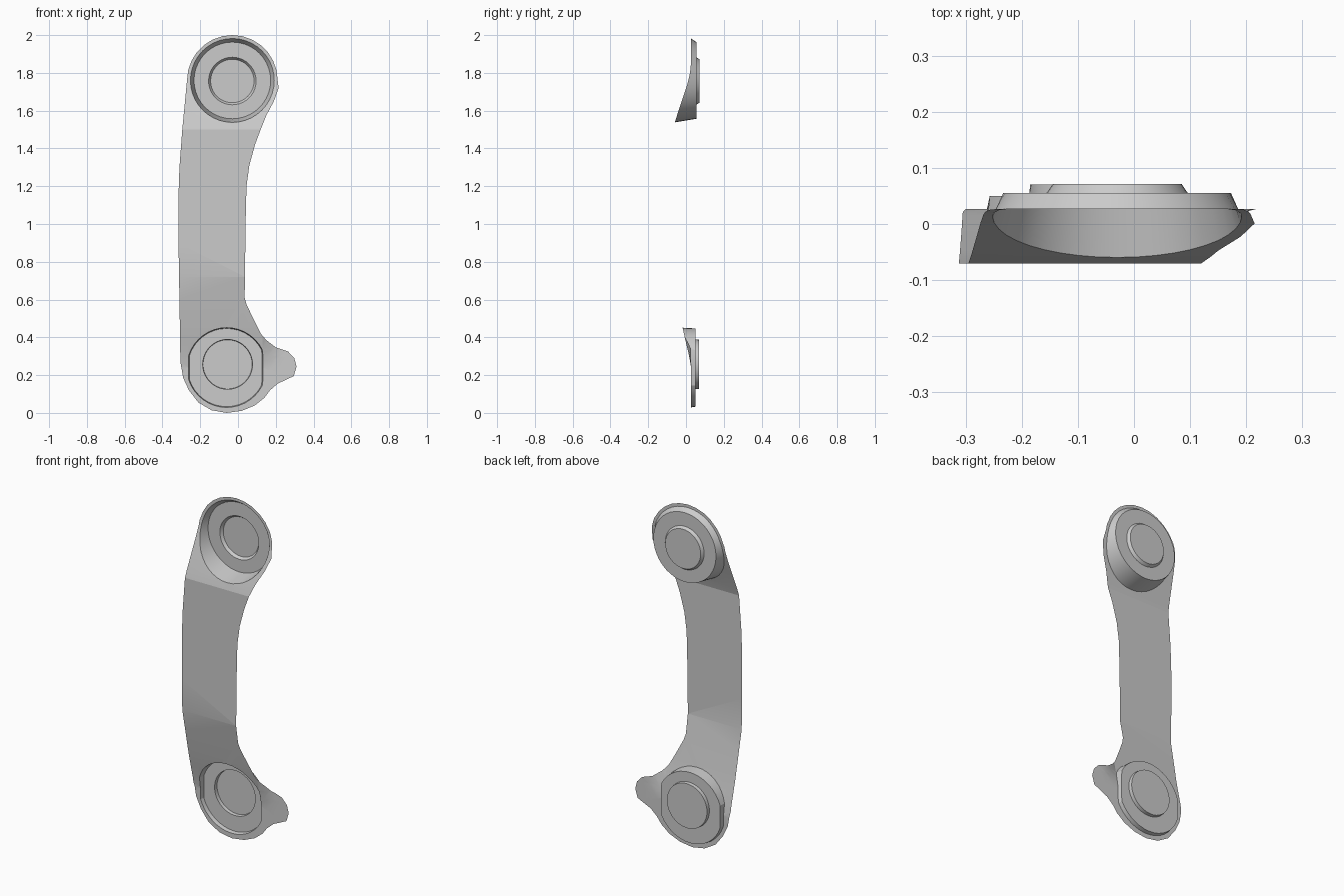
import bpy, bmesh, math

if "Cube" in bpy.data.objects:
    bpy.data.objects.remove(bpy.data.objects["Cube"])

# front outline of the pressed sheet arm (x, z), clockwise from right of the top arc
SIDE = [(.215, 1.72), (.19, 1.65), (.15, 1.575), (.12, 1.5), (.09, 1.42), (.06, 1.31),
        (.045, 1.2), (.04, 1.0), (.037, .72), (.035, .61), (.045, .575), (.08, .5),
        (.12, .42), (.15, .385), (.2, .347), (.265, .325), (.298, .29), (.31, .245),
        (.295, .195), (.26, .178), (.21, .155), (.17, .12), (.14, .08), (.09, .04),
        (.02, .011), (-.06, 0), (-.14, .014), (-.21, .055), (-.26, .12), (-.29, .185),
        (-.305, .27), (-.31, .6), (-.315, .9), (-.315, 1.15), (-.31, 1.3), (-.295, 1.5)]
# bend of the sheet along its length (z, y)
BEND = [(0, .027), (.24, .027), (.3, .017), (.38, -.002), (.45, -.018), (.72, -.07),
        (1.5, -.07), (1.54, -.059), (1.64, -.026), (1.72, .001), (1.78, .018),
        (1.84, .026), (1.9, .027), (2, .027)]
SEG = 40


def sheet_y(x, z):
    y = BEND[-1][1]
    for (z0, y0), (z1, y1) in zip(BEND, BEND[1:]):
        if z <= z1:
            y = y0 + (y1 - y0) * max(0, z - z0) / (z1 - z0)
            break
    if z < .5:  # side tab flattens out
        t = min(1, max(0, (x - .13) / .09))
        y += (.027 - y) * t
    return y


def ring(cx, cz, r, lo=-9, hi=9):
    pts = []
    for i in range(SEG):
        a = 2 * math.pi * i / SEG
        pts.append((min(hi, max(lo, cx + r * math.cos(a))), cz + r * math.sin(a)))
    return pts


def finish(name, bm):
    bmesh.ops.recalc_face_normals(bm, faces=bm.faces)
    me = bpy.data.meshes.new(name)
    bm.to_mesh(me)
    bm.free()
    ob = bpy.data.objects.new(name, me)
    bpy.context.collection.objects.link(ob)
    bpy.ops.object.select_all(action='DESELECT')
    ob.select_set(True)
    bpy.context.view_layer.objects.active = ob
    bpy.ops.object.shade_smooth_by_angle(angle=math.radians(12))


def cup(name, rings):
    """Pressed cup: list of (points, y); y None follows the bent sheet."""
    bm = bmesh.new()
    loops = [[bm.verts.new((x, sheet_y(x, z) if y is None else y, z)) for x, z in pts]
             for pts, y in rings]
    for a, b in zip(loops, loops[1:]):
        for i in range(SEG):
            j = (i + 1) % SEG
            bm.faces.new((a[i], a[j], b[j], b[i]))
    bm.faces.new(loops[-1])
    finish(name, bm)


# bent arm sheet with two cup openings
top_arc = [(-.03 + .24 * math.cos(a), 1.76 + .24 * math.sin(a))
           for a in (math.pi * (1 - i / 14) for i in range(15))]
upper_hole = ring(-.03, 1.76, .222)
lower_hole = ring(-.06, .24, .211, -.262, .132)
bm = bmesh.new()
for pts in (top_arc + SIDE, upper_hole, lower_hole):
    vs = [bm.verts.new((x, 0, z)) for x, z in pts]
    for i, v in enumerate(vs):
        bm.edges.new((v, vs[(i + 1) % len(vs)]))
bmesh.ops.triangle_fill(bm, edges=bm.edges[:], use_beauty=True, normal=(0, -1, 0))


def cut(co, no):
    bmesh.ops.bisect_plane(bm, geom=bm.verts[:] + bm.edges[:] + bm.faces[:],
                           plane_co=co, plane_no=no)


for z, _ in BEND[1:-1]:
    cut((0, 0, z), (0, 0, 1))
for x in (.13, .175, .22):
    cut((x, 0, 0), (1, 0, 0))
for v in bm.verts:
    v.co.y = sheet_y(v.co.x, v.co.z)
finish("arm_sheet", bm)

# pressed cups with raised round bosses
cup("upper_cup", [(upper_hole, None), (ring(-.03, 1.76, .203), .055),
                  (ring(-.03, 1.757, .126), .055), (ring(-.03, 1.757, .115), .071)])
cup("lower_cup", [(lower_hole, None), (ring(-.06, .24, .207, -.257, .127), .05),
                  (ring(-.055, .257, .132), .05), (ring(-.055, .257, .13), .07)])
